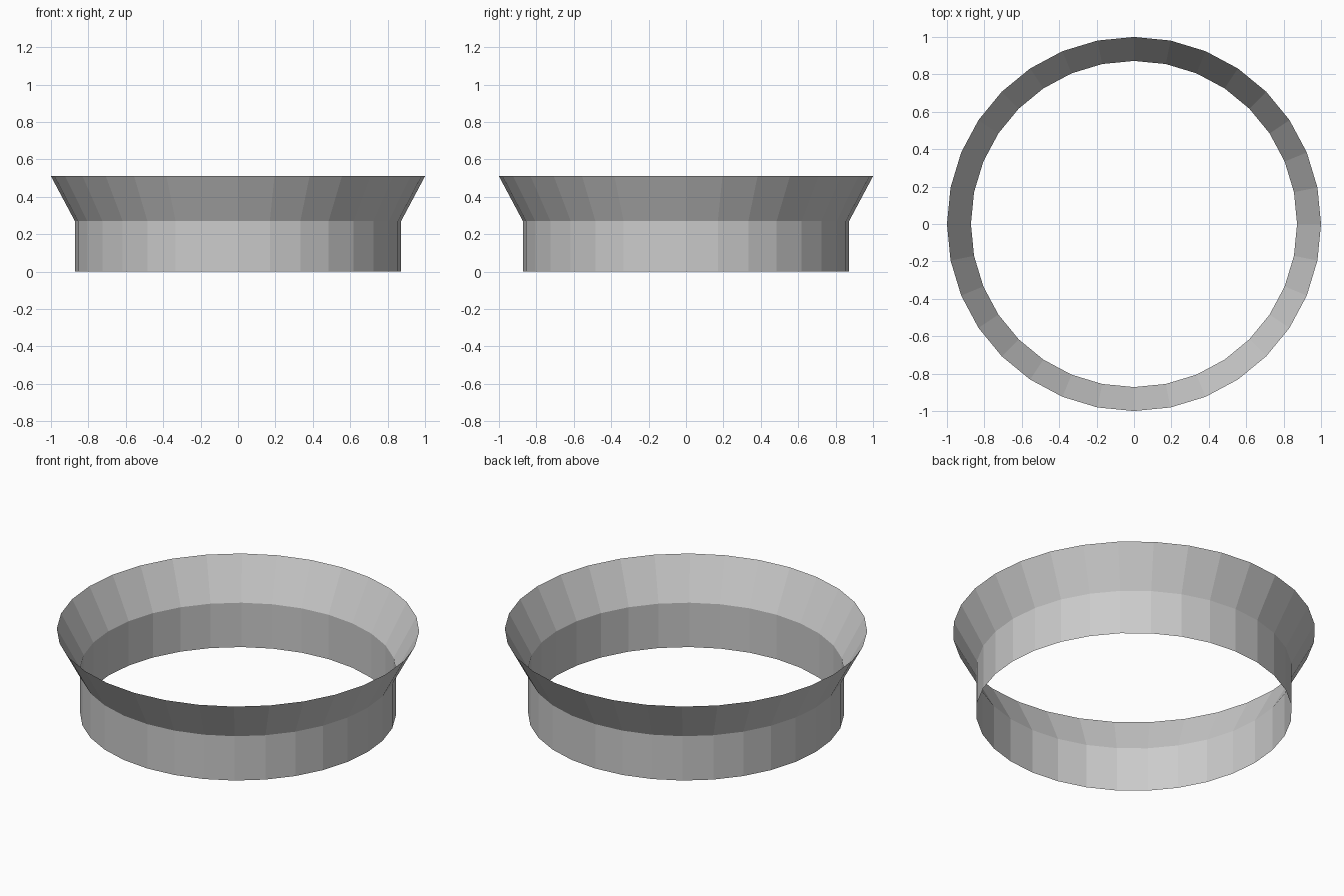
import bpy, bmesh
from math import sin, cos, tau

if "Cube" in bpy.data.objects:
    bpy.data.objects.remove(bpy.data.objects["Cube"])

SEGMENTS = 32
# (radius, height) of the thin wall: straight collar, then flared lip
PROFILE = [(0.872, 0.0), (0.872, 0.27), (1.0, 0.51)]

bm = bmesh.new()
rings = [[bm.verts.new((r * cos(tau * i / SEGMENTS), r * sin(tau * i / SEGMENTS), z))
          for i in range(SEGMENTS)] for r, z in PROFILE]

# Join neighbouring rings with flat quads, open at top and bottom
for low, high in zip(rings, rings[1:]):
    for i in range(SEGMENTS):
        j = (i + 1) % SEGMENTS
        bm.faces.new((low[i], low[j], high[j], high[i]))

mesh = bpy.data.meshes.new("flared_ring")
bm.to_mesh(mesh)
bm.free()
bpy.context.collection.objects.link(bpy.data.objects.new("flared_ring", mesh))
